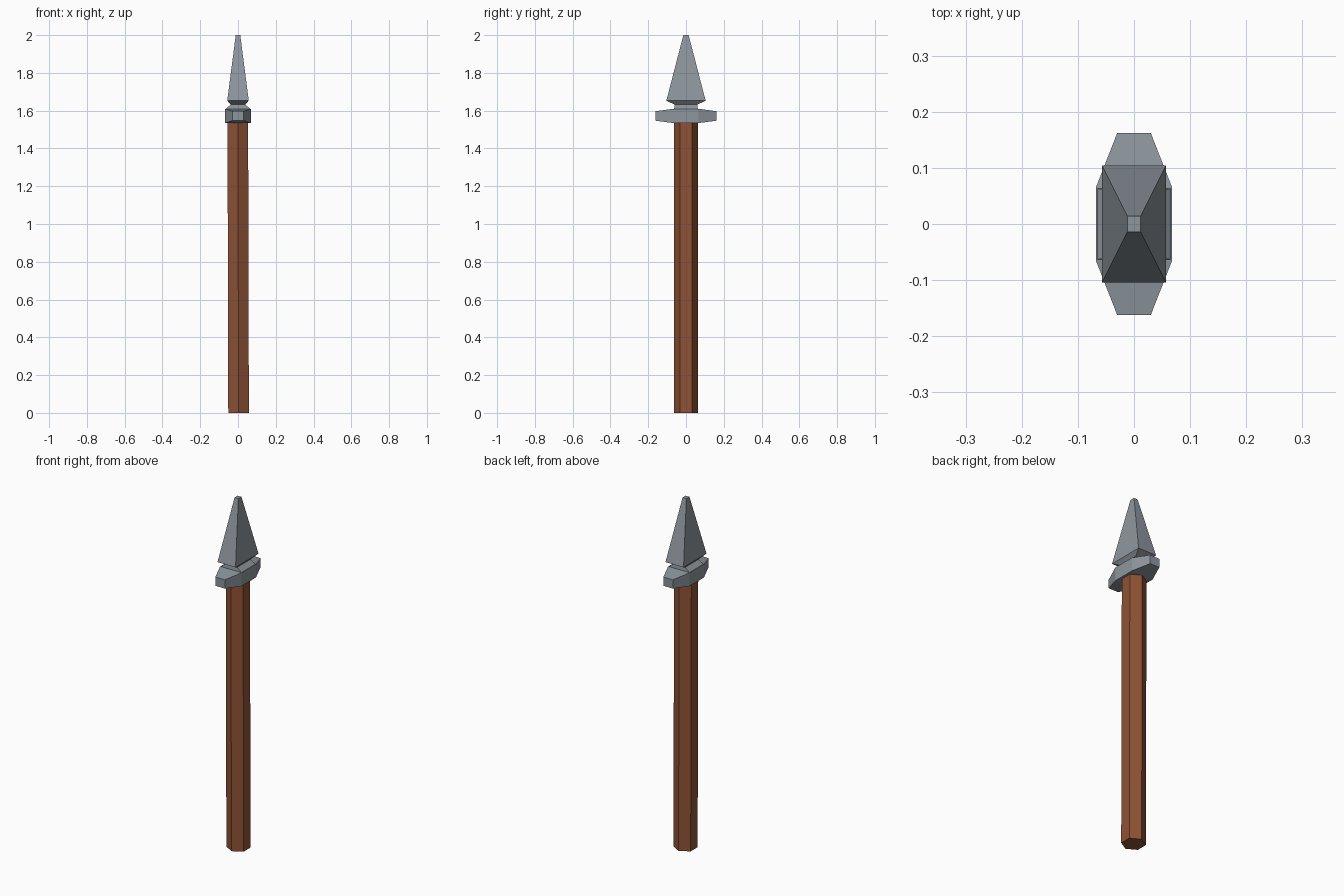
import bpy, bmesh, math

if "Cube" in bpy.data.objects:
    bpy.data.objects.remove(bpy.data.objects["Cube"])


def material(name, rgb):
    m = bpy.data.materials.new(name)
    m.diffuse_color = (*rgb, 1)
    m.use_nodes = True
    m.node_tree.nodes["Principled BSDF"].inputs["Base Color"].default_value = m.diffuse_color
    return m


def loft(name, rings, mat):
    """Skin a stack of (outline, z) rings with flat faces and closed ends."""
    bm = bmesh.new()
    loops = [[bm.verts.new((x, y, z)) for x, y in outline] for outline, z in rings]
    for a, b in zip(loops, loops[1:]):
        for i in range(len(a)):
            j = (i + 1) % len(a)
            bm.faces.new((a[i], a[j], b[j], b[i]))
    bm.faces.new(loops[0][::-1])
    bm.faces.new(loops[-1])
    bmesh.ops.recalc_face_normals(bm, faces=bm.faces)
    mesh = bpy.data.meshes.new(name)
    bm.to_mesh(mesh)
    bm.free()
    mesh.materials.append(mat)
    obj = bpy.data.objects.new(name, mesh)
    bpy.context.collection.objects.link(obj)
    return obj


def rect(x, y):
    return [(-x, -y), (x, -y), (x, y), (-x, y)]


def hexagon(r, cx=0.0):
    return [(cx + r * math.sin(math.tau * i / 6), r * math.cos(math.tau * i / 6))
            for i in range(6)]


wood = material("brown wood", (0.27, 0.085, 0.035))
metal = material("grey metal", (0.27, 0.305, 0.34))

# Hexagonal shaft, leaning very slightly
loft("shaft", [(hexagon(0.063, 0.003), 0), (hexagon(0.063, -0.001), 1.56)], wood)

# Crossguard: thick middle with tapered ends, lofted along y
guard = loft("crossguard", [(rect(0.03, 0.025), -0.162), (rect(0.068, 0.038), -0.065),
                            (rect(0.068, 0.038), 0.065), (rect(0.03, 0.025), 0.162)], metal)
for v in guard.data.vertices:
    x, y, z = v.co
    v.co = (x, -z, y + 1.572)
guard.data.update()

# Spearhead: waist flaring into a four-sided blade with a blunt tip
loft("spearhead", [(rect(0.066, 0.063), 1.609), (rect(0.038, 0.06), 1.632),
                   (rect(0.057, 0.104), 1.653), (rect(0.012, 0.014), 2.0)], metal)
